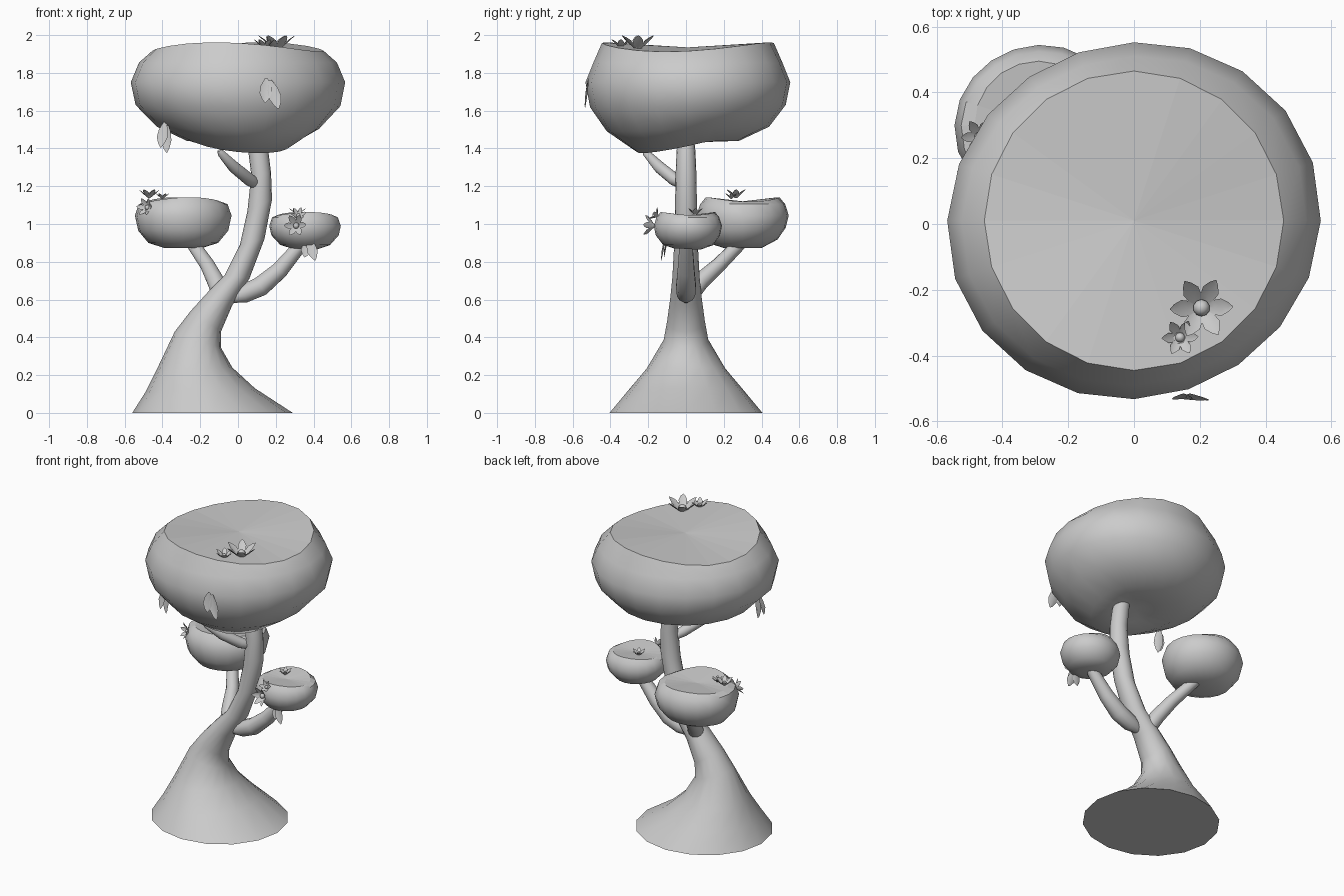
import bpy, bmesh
from math import sin, cos, pi, radians
from mathutils import Vector

if "Cube" in bpy.data.objects:
    bpy.data.objects.remove(bpy.data.objects["Cube"])


def finish(name, bm, angle=50):
    bmesh.ops.recalc_face_normals(bm, faces=bm.faces)
    me = bpy.data.meshes.new(name)
    bm.to_mesh(me)
    bm.free()
    ob = bpy.data.objects.new(name, me)
    bpy.context.collection.objects.link(ob)
    bpy.ops.object.select_all(action='DESELECT')
    ob.select_set(True)
    bpy.context.view_layer.objects.active = ob
    bpy.ops.object.shade_smooth_by_angle(angle=radians(angle))
    return ob


def loft(name, rings, start=None, end=None):
    """Skin a list of point rings; ends are n-gons or fans to a centre point."""
    bm = bmesh.new()
    vr = [[bm.verts.new(p) for p in r] for r in rings]
    n = len(vr[0])
    for a, b in zip(vr, vr[1:]):
        for i in range(n):
            j = (i + 1) % n
            bm.faces.new((a[i], a[j], b[j], b[i]))
    for ring, tip in ((vr[0], start), (vr[-1], end)):
        if tip is None:
            bm.faces.new(ring)
        else:
            c = bm.verts.new(tip)
            for i in range(n):
                bm.faces.new((ring[i], ring[(i + 1) % n], c))
    return finish(name, bm)


def branch(name, pts, n=12):
    """Tapered tube through (x, y, z, radius) points."""
    P = [Vector(p[:3]) for p in pts]
    rings = []
    for i, p in enumerate(P):
        d = (P[min(i + 1, len(P) - 1)] - P[max(i - 1, 0)]).normalized()
        u = d.cross(Vector((0, 1, 0.3))).normalized()
        v = d.cross(u)
        r = pts[i][3]
        rings.append([p + r * (u * cos(2 * pi * k / n) + v * sin(2 * pi * k / n)) for k in range(n)])
    loft(name, rings)


def canopy(name, cx, cy, profile, top, bottom, dip, dip_dir, wave, wave_dir, n=20):
    """Flat-topped rounded crown; profile rows are (radius, z, dip weight)."""
    rings = []
    for k, (r, z, w) in enumerate(profile):
        ring = []
        for i in range(n):
            a = 2 * pi * i / n
            rr = r * (1 + (0.03 * cos(2 * (a - 0.35)) if 0 < k < 4 else 0))
            zz = z - w * dip * max(0, cos(a - radians(dip_dir)))
            if k == 0:
                zz += wave * cos(2 * (a - radians(wave_dir)))
            ring.append((cx + rr * cos(a), cy + rr * sin(a), zz))
        rings.append(ring)
    ob = loft(name, rings, (cx, cy, top), (cx, cy, bottom))
    for p in ob.data.polygons:      # faceted top fan
        if p.normal.z > .9:
            p.use_smooth = False


def add_leaf(bm, base, along, normal, length, width, curl=0.15):
    """Pointed, slightly folded and curled blade."""
    along = Vector(along).normalized()
    side = along.cross(Vector(normal)).normalized()
    up = side.cross(along)
    base = Vector(base)
    rows = []
    for t, w in ((0, .25), (.3, .85), (.6, 1), (.85, .55), (1, 0.03)):
        c = base + along * length * t + up * length * curl * (t * t)
        rows.append([bm.verts.new(c + side * width * .5 * w * s + up * width * .15 * abs(s) * w)
                     for s in (-1, 0, 1)])
    for a, b in zip(rows, rows[1:]):
        for i in (0, 1):
            bm.faces.new((a[i], a[i + 1], b[i + 1], b[i]))


def flower(name, pos, normal, size, petals=6, lift=0.75):
    bm = bmesh.new()
    n = Vector(normal).normalized()
    u = n.orthogonal().normalized()
    v = n.cross(u)
    pos = Vector(pos)
    for i in range(petals):
        a = 2 * pi * i / petals + .3
        d = u * cos(a) + v * sin(a)
        add_leaf(bm, pos + d * size * .15, d + n * lift, n, size * 1.15, size * .55, .08)
    s = bmesh.ops.create_uvsphere(bm, u_segments=10, v_segments=6, radius=size * .27)
    bmesh.ops.translate(bm, verts=s['verts'], vec=pos + n * size * .2)
    finish(name, bm)


def leaf_pair(name, items, normal):
    bm = bmesh.new()
    for base, along, length, width in items:
        add_leaf(bm, base, along, normal, length, width, .08)
    finish(name, bm)


# Trunk: flared base and S-bend, rows are (left x, left z, right x, right z, half depth)
trunk_rows = [
    (-.56, 0, .29, 0, .405), (-.49, .11, .09, .13, .305), (-.43, .23, -.03, .24, .208),
    (-.335, .43, -.09, .345, .118), (-.25, .54, -.09, .43, .1), (-.15, .65, -.03, .57, .083),
    (-.07, .73, .06, .71, .072), (.01, .89, .14, .92, .062), (.05, 1.07, .18, 1.13, .058),
    (.07, 1.26, .175, 1.27, .055), (.055, 1.38, .16, 1.39, .05), (.04, 1.47, .13, 1.48, .04)]
rings = []
for lx, lz, rx, rz, d in trunk_rows:
    c, h = Vector(((lx + rx) / 2, 0, (lz + rz) / 2)), Vector(((rx - lx) / 2, 0, (rz - lz) / 2))
    rings.append([c + h * cos(2 * pi * i / 16) + Vector((0, d * sin(2 * pi * i / 16), 0)) for i in range(16)])
loft("trunk", rings)

# Branches
branch("right_branch", [(-.03, 0, .61, .03), (.03, 0, .63, .05), (.12, 0, .67, .054),
                        (.22, 0, .755, .046), (.35, 0, .91, .034)])
branch("left_branch", [(-.08, .0, .6, .05), (-.12, .08, .7, .046), (-.16, .17, .78, .04),
                       (-.25, .3, .91, .034)])
branch("upper_twig", [(.09, -.02, 1.215, .028), (.06, -.06, 1.235, .034), (-.02, -.14, 1.3, .032),
                      (-.09, -.21, 1.375, .02), (-.1, -.22, 1.39, .01)])

# Crowns
canopy("main_crown", 0, .01,
       [(.455, 1.937, 0), (.512, 1.855, 0), (.555, 1.75, 0), (.53, 1.63, .2),
        (.43, 1.515, .4), (.27, 1.44, 1), (.12, 1.435, .6)],
       1.935, 1.44, .065, -65, .025, 75)
canopy("left_crown", -.29, .3,
       [(.195, 1.13, 0), (.23, 1.105, 0), (.25, 1.045, 0), (.233, .965, -.5),
        (.185, .9, -.6), (.1, .873, 0)],
       1.12, .875, .03, 90, .012, 100)
canopy("right_crown", .355, .01,
       [(.145, 1.055, 0), (.17, 1.035, 0), (.185, .99, 0), (.174, .94, 0),
        (.132, .89, .3), (.07, .87, .5)],
       1.045, .87, .01, 60, .008, 100)

# Flowers: position, facing, petal length
for name, pos, nrm, size in [
        ("main_flower_large", (.205, -.255, 1.925), (0, 0, 1), .095),
        ("main_flower_small", (.14, -.345, 1.935), (0, 0, 1), .055),
        ("left_flower_top", (-.47, .265, 1.14), (0, 0, 1), .055),
        ("left_flower_tiny", (-.4, .24, 1.135), (0, 0, 1), .035),
        ("left_flower_side", (-.475, .16, 1.085), (-.6, -.8, .2), .05),
        ("right_flower_top", (.315, .05, 1.05), (0, 0, 1), .042),
        ("right_flower_side", (.31, -.17, .99), (-.2, -1, .1), .06),
        ("right_flower_rim", (.32, -.15, 1.04), (0, -.8, .6), .04)]:
    flower(name, pos, nrm, size)

# Hanging leaf pairs
leaf_pair("front_leaves", [((.15, -.515, 1.77), (-.05, -.05, -1), .13, .065),
                           ((.17, -.515, 1.76), (.3, -.05, -1), .16, .065)], (0, -1, 0))
leaf_pair("lower_leaves", [((-.385, -.22, 1.54), (-.15, -.05, -1), .14, .06),
                           ((-.38, -.21, 1.54), (.05, 0, -1), .165, .06)], (-.4, -1, 0))
leaf_pair("right_leaves", [((.37, -.1, .91), (-.2, -.1, -1), .09, .055),
                           ((.375, -.11, .92), (.3, -.1, -1), .12, .055)], (0, -1, 0))
